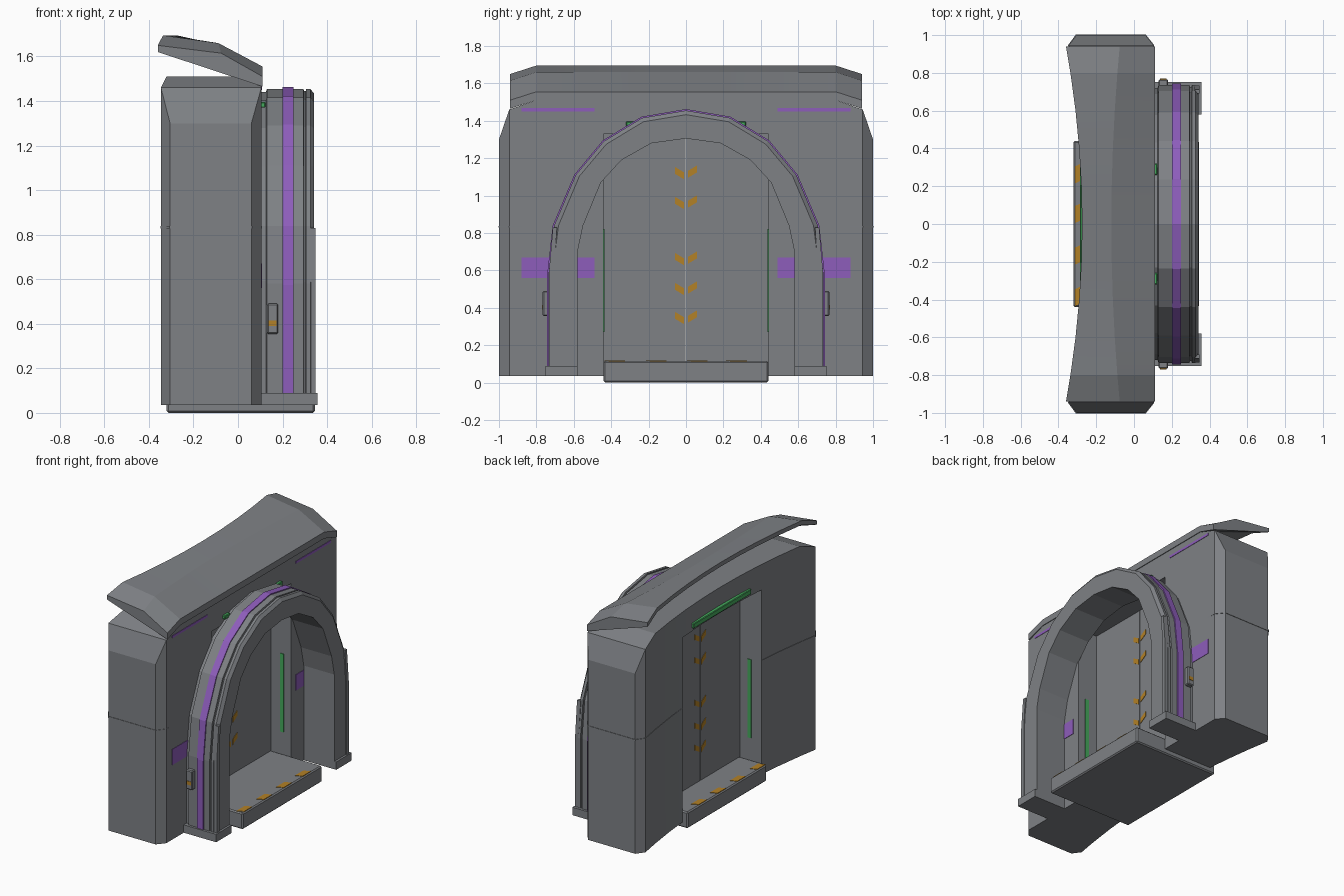
import bpy
import bmesh
from mathutils import Vector

cube = bpy.data.objects.get("Cube")
if cube:
    bpy.data.objects.remove(cube, do_unlink=True)


def material(name, rgb):
    m = bpy.data.materials.new(name)
    m.use_nodes = True
    m.diffuse_color = (*rgb, 1)
    m.node_tree.nodes["Principled BSDF"].inputs["Base Color"].default_value = (*rgb, 1)
    return m


GRAY = material("metal gray", (0.21, 0.22, 0.235))
PURPLE = material("purple", (0.27, 0.11, 0.50))
ORANGE = material("orange", (0.45, 0.22, 0.02))
GREEN = material("green light", (0.06, 0.40, 0.11))


def loft(name, sections, mat, smooth=False):
    """Skin a row of matching closed sections and cap both ends."""
    bm = bmesh.new()
    rings = [[bm.verts.new(p) for p in s] for s in sections]
    n = len(rings[0])
    for a, b in zip(rings, rings[1:]):
        for i in range(n):
            j = (i + 1) % n
            bm.faces.new((a[i], a[j], b[j], b[i]))
    bm.faces.new(rings[0])
    bm.faces.new(rings[-1])
    bmesh.ops.recalc_face_normals(bm, faces=bm.faces)
    mesh = bpy.data.meshes.new(name)
    bm.to_mesh(mesh)
    bm.free()
    mesh.materials.append(mat)
    ob = bpy.data.objects.new(name, mesh)
    bpy.context.collection.objects.link(ob)
    if smooth:
        activate(ob)
        bpy.ops.object.shade_smooth_by_angle(angle=0.2)
    return ob


def activate(ob):
    bpy.ops.object.select_all(action="DESELECT")
    ob.select_set(True)
    bpy.context.view_layer.objects.active = ob


def box(name, xr, yr, zr, mat, bevel=0):
    ring = [(0, 0), (1, 0), (1, 1), (0, 1)]
    ob = loft(name, [[(xr[i], yr[j], z) for i, j in ring] for z in zr], mat)
    if bevel:
        mod = ob.modifiers.new("bevel", "BEVEL")
        mod.width = bevel
        mod.segments = 1
    return ob


def span(side, a, b):
    return tuple(sorted((side * a, side * b)))


def back_x(y):
    return -0.26 - 0.085 * (y / 0.94) ** 2


# Wall: concave back, chamfered ends, doorway cut through
BASE, FRONT, DOOR_TOP, DOOR_HALF = 0.035, 0.105, 1.33, 0.44
inner_ys = [0.945, 0.8, 0.6, 0.4, 0.2]
half = [(1, -0.305, 0.06, 1.3)]
half += [(y, back_x(y), FRONT, 1.46 if y > 0.9 else 1.51) for y in inner_ys]
stations = half + [(0, back_x(0), FRONT, 1.51)]
stations += [(-y, l, r, t) for y, l, r, t in reversed(half)]
wall = loft("wall", [[(l, y, BASE), (r, y, BASE), (r, y, t), (l, y, t)]
                     for y, l, r, t in stations], GRAY)
cutter = box("doorway_cutter", (-1, 1), (-DOOR_HALF, DOOR_HALF), (-0.1, DOOR_TOP), GRAY)
cutter.hide_render = True
mod = wall.modifiers.new("doorway", "BOOLEAN")
mod.operation = "DIFFERENCE"
mod.solver = "EXACT"
mod.object = cutter
activate(wall)
bpy.ops.object.modifier_apply(modifier="doorway")
bpy.data.objects.remove(cutter, do_unlink=True)
activate(wall)
bpy.ops.object.shade_smooth_by_angle(angle=0.2)

# Roof: tilted canopy with drooping ends
roof_sections = []
for y in [-0.94, -0.8, -0.6, -0.4, -0.2, 0, 0.2, 0.4, 0.6, 0.8, 0.94]:
    e = back_x(y) - 0.015
    ridge = -0.12 + 0.05 * y * y
    drop = 0.045 if abs(y) > 0.9 else 0
    roof_sections.append([(x, y, z - drop) for x, z in
                          [(e, 1.665), (e, 1.695), (ridge, 1.66), (0.11, 1.555), (0.11, 1.51)]])
loft("roof", roof_sections, GRAY, smooth=True)

# Arch: a section swept between outer and inner outlines
outer = [(0.735, 0.08), (0.735, 0.58), (0.705, 0.84), (0.59, 1.11),
         (0.44, 1.29), (0.235, 1.415), (0, 1.455)]
inner = [(0.58, 0.08), (0.58, 0.70), (0.55, 0.84), (0.455, 1.07),
         (0.345, 1.19), (0.185, 1.28), (0, 1.305)]


def mirrored(points):
    return points + [(-y, z) for y, z in reversed(points[:-1])]


def arch(name, profile, mat):
    rings = []
    for o, i in zip(mirrored(outer), mirrored(inner)):
        o, i = Vector(o), Vector(i)
        ring = []
        for x, s in profile:
            p = i.lerp(o, s)
            ring.append((x, p.x, p.y))
        rings.append(ring)
    return loft(name, rings, mat)


arch("arch", [(0.1, 0), (0.342, 0), (0.342, 0.85), (0.325, 1), (0.306, 1), (0.304, 0.93),
              (0.296, 0.93), (0.294, 1), (0.13, 1), (0.125, 0.9), (0.1, 0.9)], GRAY)
arch("arch_stripe", [(0.2, 0.9), (0.25, 0.9), (0.25, 1.05), (0.2, 1.05)], PURPLE)

# Sill and sliding doors
box("sill", (-0.32, 0.345), (-DOOR_HALF, DOOR_HALF), (0, 0.115), GRAY, 0.008)
for y in (-0.38, -0.16, 0.06, 0.27):
    for x, label in ((-0.313, "back"), (0.293, "front")):
        shape = [(x, y - 0.055), (x + 0.045, y - 0.035), (x + 0.045, y + 0.055), (x, y + 0.035)]
        loft(f"sill_mark_{label}", [[(a, b, z) for a, b in shape] for z in (0.112, 0.118)], ORANGE)

for side, label in ((1, "left"), (-1, "right")):
    box(f"door_{label}", (-0.11, -0.05), span(side, 0.002, DOOR_HALF), (0.1, DOOR_TOP), GRAY)
    # Chevron marks on both door faces
    for z in (1.11, 0.95, 0.65, 0.49, 0.335):
        z -= 0.008 if side < 0 else 0
        shape = [(0.01, z - 0.015), (0.06, z + 0.015), (0.06, z + 0.052), (0.01, z + 0.022)]
        for x in (-0.113, -0.051):
            loft(f"door_mark_{label}", [[(a, side * b, c) for b, c in shape]
                                        for a in (x, x + 0.004)], ORANGE)
    # Light strips on the jambs
    for x in (-0.2, 0.02):
        box(f"jamb_light_{label}", (x, x + 0.028), span(side, 0.435, 0.442), (0.27, 0.82), GREEN)
    # Wall stripes, lamps and seams
    box(f"wall_patch_{label}", (0.103, 0.108), span(side, 0.49, 0.88), (0.56, 0.67), PURPLE)
    box(f"wall_line_{label}", (0.103, 0.108), span(side, 0.49, 0.88), (1.45, 1.467), PURPLE)
    box(f"arch_lamp_{label}", (0.1, 0.124), span(side, 0.26, 0.32), (1.37, 1.396), GREEN, 0.004)
    seam = [(1.003, -0.308, 0.062), (0.947, back_x(0.945) - 0.003, 0.107)]
    seam += [(y, back_x(y) - 0.003, 0.103) for y in (0.8, 0.6, 0.442)]
    loft(f"wall_seam_{label}", [[(l, side * y, 0.828), (r, side * y, 0.828),
                                 (r, side * y, 0.838), (l, side * y, 0.838)]
                                for y, l, r in seam], GRAY)
    # Arch feet, post covers and call buttons
    box(f"arch_foot_{label}", (0.1, 0.357), span(side, 0.58, 0.752), (0.035, 0.09), GRAY)
    post = [(0.705, 0.09), (0.732, 0.09), (0.732, 0.6), (0.712, 0.83), (0.69, 0.83), (0.705, 0.6)]
    loft(f"post_cover_{label}", [[(x, side * y, z) for y, z in post]
                                 for x in (0.32, 0.348)], GRAY)
    box(f"call_panel_{label}", (0.13, 0.18), span(side, 0.72, 0.766), (0.355, 0.49), GRAY, 0.006)
    box(f"call_button_{label}", (0.137, 0.173), span(side, 0.763, 0.769), (0.39, 0.415), ORANGE)

# Light bar over the back of the doorway
box("door_light_bar", (-0.285, -0.255), (-0.32, 0.32), (1.35, 1.385), GREEN, 0.004)
